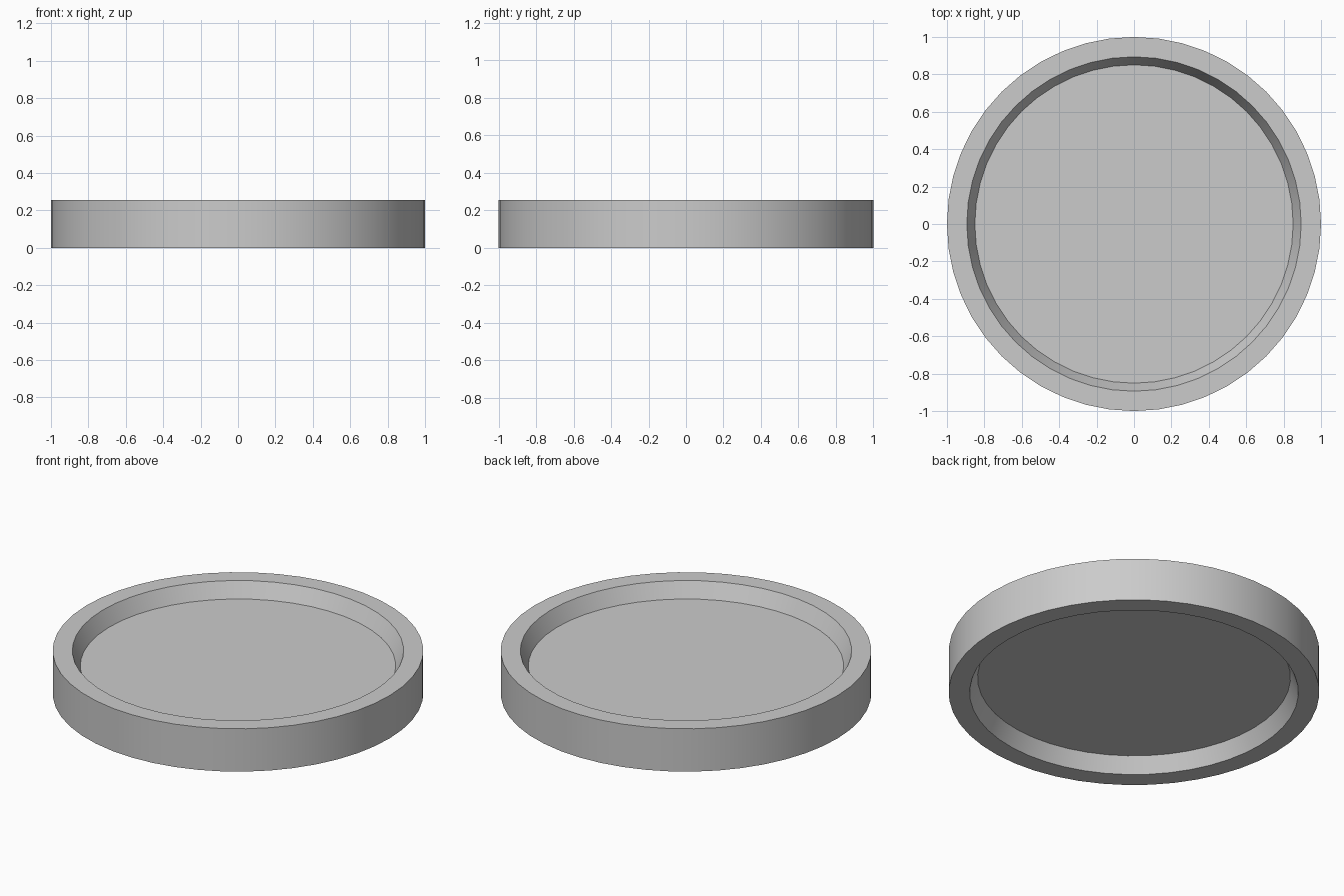
import bpy, bmesh, math

if "Cube" in bpy.data.objects:
    bpy.data.objects.remove(bpy.data.objects["Cube"])

SEGMENTS = 48
HEIGHT = 0.255

# Half-section (radius, z) from the lower floor around the rim to the upper floor
profile = [(0.844, 0.092), (0.887, 0.0), (1.0, 0.0),
           (1.0, HEIGHT), (0.894, HEIGHT), (0.851, HEIGHT - 0.09)]

bm = bmesh.new()
rings = []
for r, z in profile:
    rings.append([bm.verts.new((r * math.cos(2 * math.pi * i / SEGMENTS),
                                r * math.sin(2 * math.pi * i / SEGMENTS), z))
                  for i in range(SEGMENTS)])

# Rim walls
for a, b in zip(rings, rings[1:]):
    for i in range(SEGMENTS):
        j = (i + 1) % SEGMENTS
        bm.faces.new((a[i], a[j], b[j], b[i]))

# Recessed floors, lower and upper
bm.faces.new(rings[0][::-1])
bm.faces.new(rings[-1])
bmesh.ops.recalc_face_normals(bm, faces=bm.faces[:])

mesh = bpy.data.meshes.new("recessed_disc")
bm.to_mesh(mesh)
bm.free()
disc = bpy.data.objects.new("recessed_disc", mesh)
bpy.context.collection.objects.link(disc)

# Smooth round walls with crisp rim edges
bpy.context.view_layer.objects.active = disc
disc.select_set(True)
bpy.ops.object.shade_smooth_by_angle(angle=math.radians(30))
